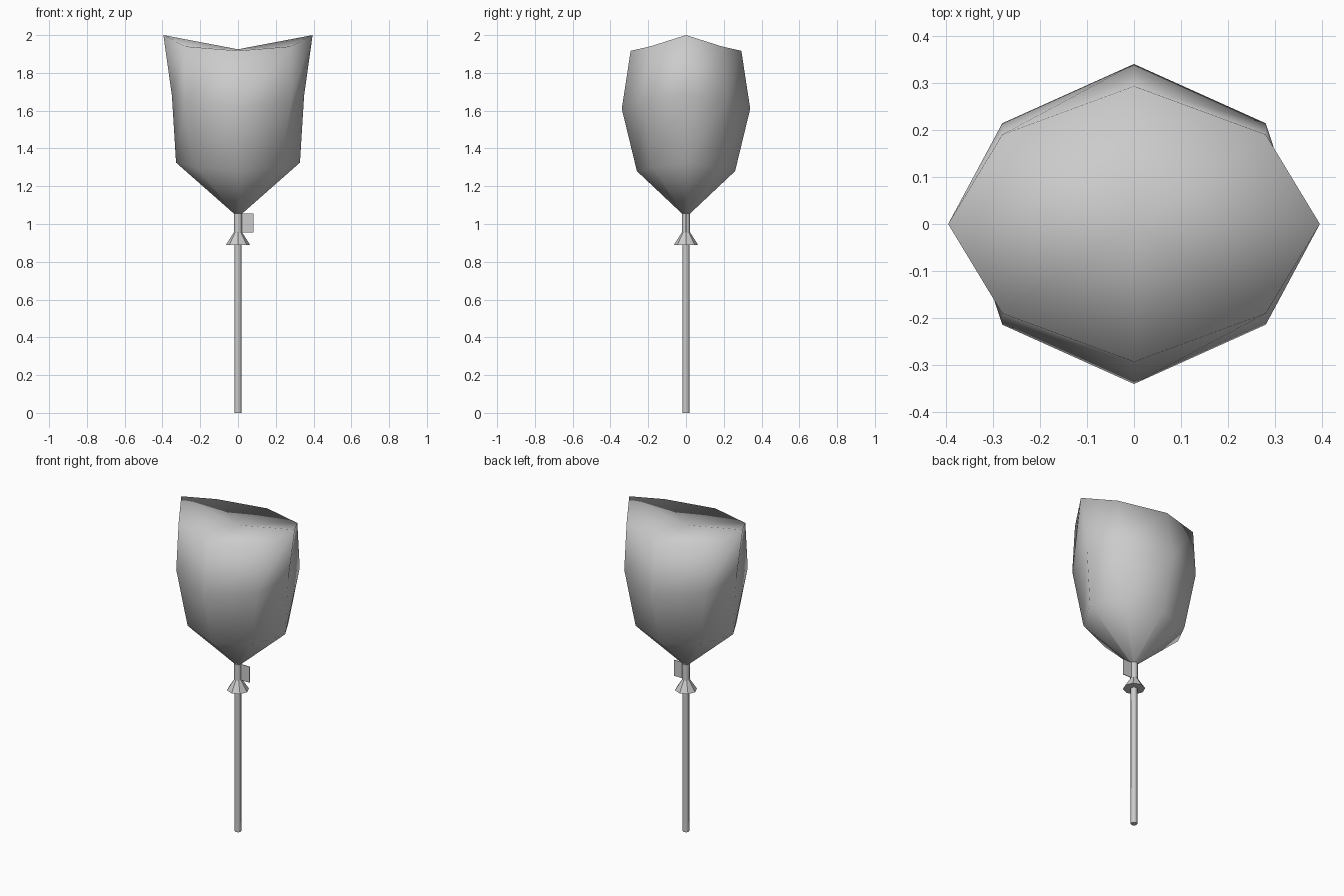
import bpy, bmesh, math

cube = bpy.data.objects.get("Cube")
if cube:
    bpy.data.objects.remove(cube, do_unlink=True)

grey = bpy.data.materials.new("light grey")
grey.use_nodes = True
tone = (0.6, 0.6, 0.6, 1)
grey.diffuse_color = tone
grey.node_tree.nodes["Principled BSDF"].inputs["Base Color"].default_value = tone


def finish(name, bm, smooth=True):
    bmesh.ops.recalc_face_normals(bm, faces=bm.faces)
    for face in bm.faces:
        face.smooth = smooth
    mesh = bpy.data.meshes.new(name)
    bm.to_mesh(mesh)
    bm.free()
    mesh.materials.append(grey)
    obj = bpy.data.objects.new(name, mesh)
    bpy.context.collection.objects.link(obj)
    return obj


def tube(name, z0, z1, r0, r1, smooth_angle=50):
    bm = bmesh.new()
    bmesh.ops.create_cone(bm, cap_ends=True, segments=8, radius1=r0, radius2=r1, depth=z1 - z0)
    bmesh.ops.translate(bm, verts=bm.verts, vec=(0, 0, (z0 + z1) / 2))
    obj = finish(name, bm)
    obj.data.set_sharp_from_angle(angle=math.radians(smooth_angle))


def ring(bm, side, diagonal, front):
    """Eight points mirrored from side, diagonal and front corners."""
    (sx, sz), (dx, dy, dz), (fy, fz) = side, diagonal, front
    points = [(sx, 0, sz), (dx, dy, dz), (0, fy, fz), (-dx, dy, dz),
              (-sx, 0, sz), (-dx, -dy, dz), (0, -fy, fz), (dx, -dy, dz)]
    return [bm.verts.new(p) for p in points]


# Balloon: stacked octagonal rings with a sagging saddle top
bm = bmesh.new()
rings = [
    ring(bm, (0.016, 1.05), (0.011, 0.011, 1.05), (0.016, 1.05)),
    ring(bm, (0.328, 1.325), (0.225, 0.18, 1.30), (0.26, 1.28)),
    ring(bm, (0.35, 1.68), (0.28, 0.214, 1.65), (0.34, 1.61)),
    ring(bm, (0.395, 2.0), (0.28, 0.19, 1.94), (0.293, 1.917)),
]
for low, high in zip(rings, rings[1:]):
    for i in range(8):
        j = (i + 1) % 8
        bm.faces.new((low[i], low[j], high[j], high[i]))
centre = bm.verts.new((0, 0, 1.925))
for i in range(8):
    bm.faces.new((rings[-1][i], rings[-1][(i + 1) % 8], centre))
bm.faces.new(rings[0])
finish("balloon", bm)

# Stick, cup and neck
tube("stick", 0, 0.9, 0.019, 0.019)
tube("cup", 0.89, 0.955, 0.064, 0.022, 30)
tube("neck", 0.95, 1.055, 0.022, 0.022)

# Thin tail tab on the left of the neck
bm = bmesh.new()
bmesh.ops.create_cube(bm, size=1)
bmesh.ops.scale(bm, verts=bm.verts, vec=(0.066, 0.004, 0.1))
bmesh.ops.translate(bm, verts=bm.verts, vec=(0.049, 0, 1.005))
finish("tail_tab", bm, False)
